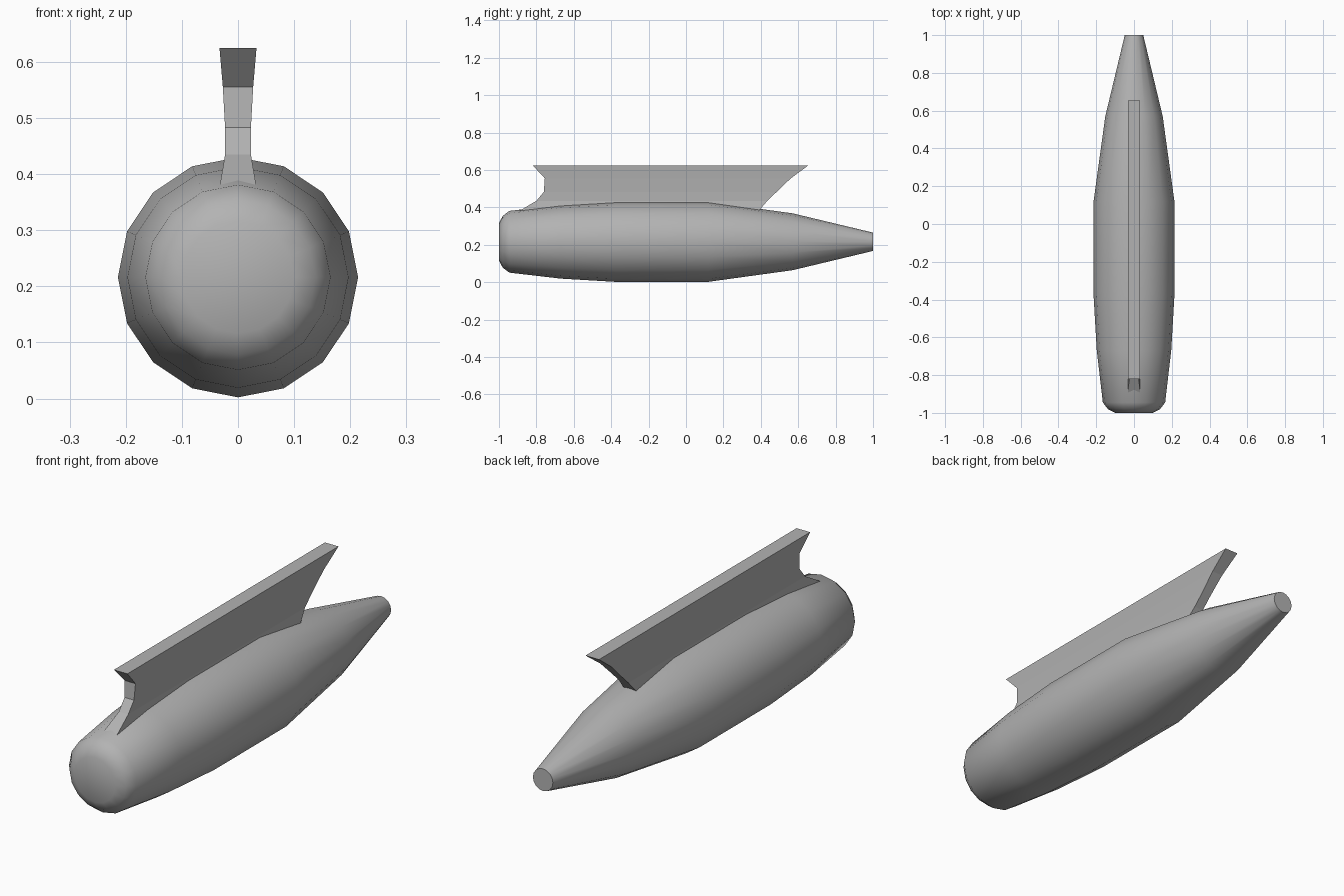
import bpy, bmesh, math

if "Cube" in bpy.data.objects:
    bpy.data.objects.remove(bpy.data.objects["Cube"])

grey = bpy.data.materials.new("mid grey")
grey.diffuse_color = (0.45, 0.45, 0.45, 1)
grey.use_nodes = True
grey.node_tree.nodes["Principled BSDF"].inputs["Base Color"].default_value = grey.diffuse_color


def loft(name, rings, smooth):
    """Skin a series of equal-length point rings and cap both ends."""
    bm = bmesh.new()
    rows = [[bm.verts.new(p) for p in ring] for ring in rings]
    n = len(rows[0])
    for a, b in zip(rows, rows[1:]):
        for i in range(n):
            j = (i + 1) % n
            bm.faces.new((a[i], a[j], b[j], b[i])).smooth = smooth
    bm.faces.new(rows[0]).smooth = smooth
    end = bm.faces.new(rows[-1])
    for e in end.edges:
        e.smooth = False
    bmesh.ops.recalc_face_normals(bm, faces=bm.faces)
    mesh = bpy.data.meshes.new(name)
    bm.to_mesh(mesh)
    bm.free()
    mesh.materials.append(grey)
    obj = bpy.data.objects.new(name, mesh)
    bpy.context.collection.objects.link(obj)
    return obj


# Tank body: 16-sided turned hull, (y, radius), blunt nose to tapered tail
SIDES, AXIS = 16, 0.216
profile = [(-1.0, 0.10), (-0.98, 0.138), (-0.945, 0.165), (-0.67, 0.197),
           (-0.38, 0.214), (0.12, 0.214), (0.57, 0.152), (1.0, 0.049)]
loft("tank_body",
     [[(r * math.sin(2 * math.pi * i / SIDES), y, AXIS + r * math.cos(2 * math.pi * i / SIDES))
       for i in range(SIDES)] for y, r in profile], True)

# Pylon: (z, half width, front y, back y), waisted with a flared foot and top
levels = [(0.376, 0.033, -0.90, 0.385), (0.435, 0.023, -0.80, 0.435),
          (0.483, 0.023, -0.76, 0.485), (0.555, 0.027, -0.755, 0.56),
          (0.625, 0.033, -0.82, 0.655)]
loft("pylon",
     [[(-w, f, z), (w, f, z), (w, b, z), (-w, b, z)] for z, w, f, b in levels], False)
